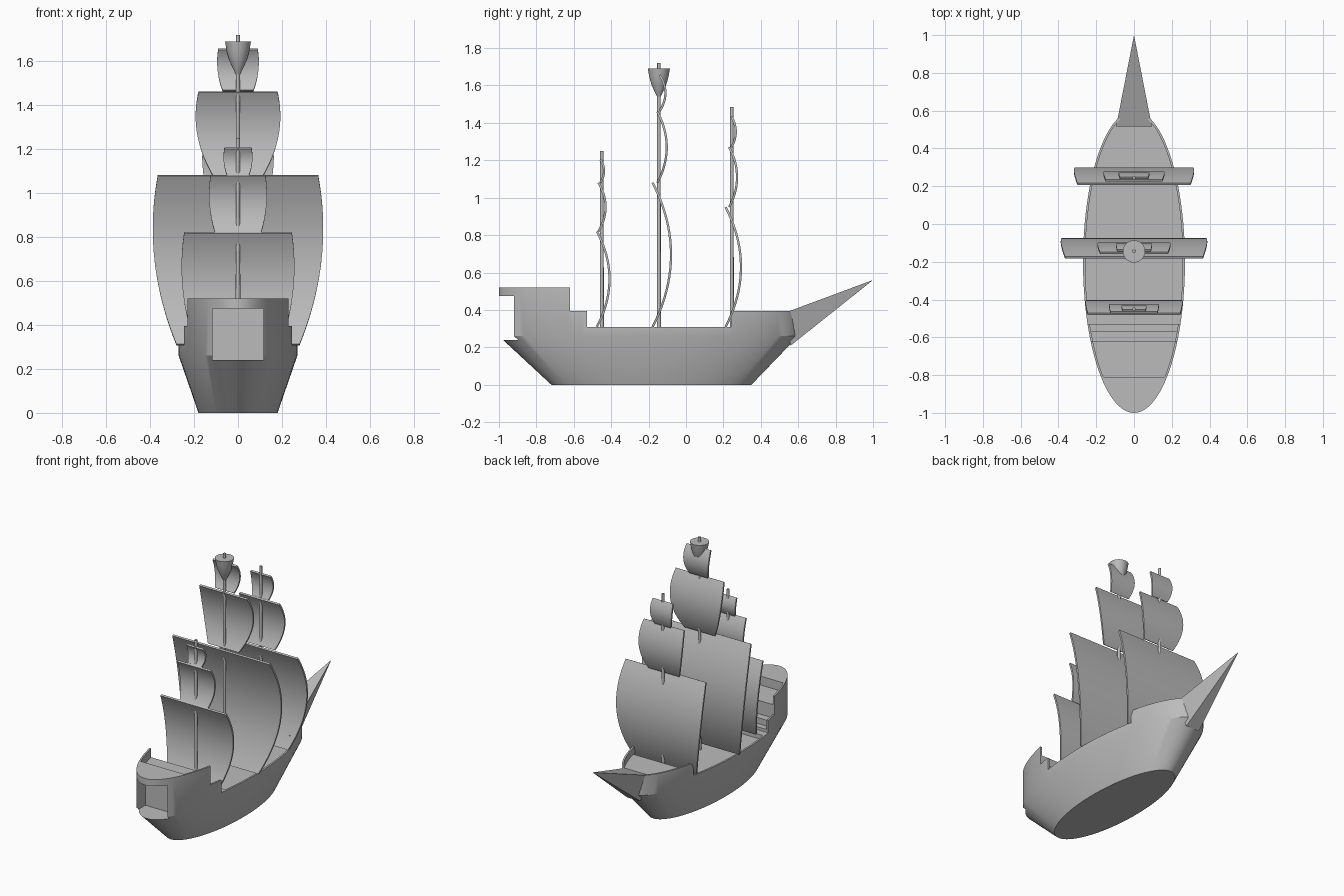
import bpy, bmesh, math
from mathutils import Matrix, Vector

cube = bpy.data.objects.get("Cube")
if cube:
    bpy.data.objects.remove(cube, do_unlink=True)

grey = bpy.data.materials.new("plain_grey")
grey.use_nodes = True
grey.diffuse_color = (0.5, 0.5, 0.5, 1)
grey.node_tree.nodes["Principled BSDF"].inputs["Base Color"].default_value = (0.5, 0.5, 0.5, 1)


def make(name, bm, angle=30):
    bmesh.ops.recalc_face_normals(bm, faces=bm.faces)
    mesh = bpy.data.meshes.new(name)
    bm.to_mesh(mesh)
    bm.free()
    mesh.materials.append(grey)
    ob = bpy.data.objects.new(name, mesh)
    bpy.context.collection.objects.link(ob)
    smooth(ob, angle)
    return ob


def smooth(ob, angle=30):
    bpy.ops.object.select_all(action='DESELECT')
    ob.select_set(True)
    bpy.context.view_layer.objects.active = ob
    bpy.ops.object.shade_smooth_by_angle(angle=math.radians(angle))


def loft(rings):
    """Skin a list of equal rings and cap both ends."""
    bm = bmesh.new()
    vs = [[bm.verts.new(p) for p in ring] for ring in rings]
    n = len(vs[0])
    for a, b in zip(vs, vs[1:]):
        for i in range(n):
            j = (i + 1) % n
            bm.faces.new((a[i], a[j], b[j], b[i]))
    bm.faces.new(vs[0])
    bm.faces.new(vs[-1])
    return bm


def oval(rx, ry, cy, z, n=96):
    return [(rx * math.cos(2 * math.pi * i / n), cy + ry * math.sin(2 * math.pi * i / n), z)
            for i in range(n)]


def prism(profile, half):
    """Extrude a (y, z) outline across x."""
    return loft([[(x, y, z) for y, z in profile] for x in (-half, half)])


def boolean(ob, cutter, operation='DIFFERENCE'):
    mod = ob.modifiers.new("cut", 'BOOLEAN')
    mod.object = cutter
    mod.operation = operation
    mod.solver = 'EXACT'
    bpy.ops.object.select_all(action='DESELECT')
    bpy.context.view_layer.objects.active = ob
    ob.select_set(True)
    bpy.ops.object.modifier_apply(modifier=mod.name)
    bpy.data.objects.remove(cutter, do_unlink=True)


def above(steps):
    """Outline of the space above stepped heights: start y, then (height, end y)."""
    y, pts = -1.2, []
    for z, end in steps:
        pts += [(y, z), (end, z)]
        y = end
    return pts + [(y, 0.9), (-1.2, 0.9)]


# Hull: flared oval with stepped bulwarks and recessed decks
hull = make("hull", loft([oval(0.18, 0.535, -0.185, 0),
                          oval(0.27, 0.8, -0.2, 0.26),
                          oval(0.27, 0.8, -0.2, 0.6)]))
rail_line = above([(0.52, -0.62), (0.395, -0.53), (0.31, 0.24), (0.395, 0.575), (0.3, 1.2)])
boolean(hull, make("rail_cutter", prism(rail_line, 0.6)))
deck_line = above([(0.53, -0.81), (0.46, -0.62), (0.37, -0.57), (0.33, -0.48),
                   (0.28, 0.27), (0.35, 1.2)])
deck_cutter = make("deck_cutter", prism(deck_line, 0.6))
boolean(deck_cutter, make("inner_oval", loft([oval(0.258, 0.785, -0.2, 0.1),
                                              oval(0.258, 0.785, -0.2, 0.8)])), 'INTERSECT')
boolean(hull, deck_cutter)

# Square stern gallery opening
gallery = [(-1.2, 0.24), (-0.825, 0.24), (-0.825, 0.475), (-1.2, 0.475)]
boolean(hull, make("gallery_cutter", prism(gallery, 0.117)))
smooth(hull)

# Bowsprit: tapered prow spike
tip = Vector((0, 1.0, 0.56))
base = [Vector(p) for p in ((-0.095, 0.515, 0.38), (0.095, 0.515, 0.38),
                            (0.05, 0.56, 0.21), (-0.05, 0.56, 0.21))]
make("bowsprit", loft([base, [tip.lerp(p, 0.008) for p in base]]), 20)


def turned(name, y, profile, n=24):
    make(name, loft([oval(r, r, y, z, n) for r, z in profile]))


def sail(name, y, z0, z1, widths, lean, bulge, n=20, thick=0.012):
    """Billowing sheet; widths are half widths at foot, middle and head."""
    low, mid, top = widths
    c = 2 * (low + top - 2 * mid)
    b = top - low - c
    rings = []
    for i in range(n + 1):
        t = i / n
        w = low + b * t + c * t * t
        yc = y + lean + bulge * 4 * t * (1 - t)
        z = z0 + (z1 - z0) * t
        # thickness follows the slope of the billow
        slope = Vector((z1 - z0, -bulge * 4 * (1 - 2 * t))).normalized() * thick / 2
        rings.append([(s * w, yc + k * slope.x, z + k * slope.y)
                      for s, k in ((-1, -1), (1, -1), (1, 1), (-1, 1))])
    make(name, loft(rings))


# Masts: name, y, top, then sails (foot z, head z, half widths, lean, bulge)
masts = [
    ("mizzen", -0.45, 1.25, [
        (0.31, 0.82, (0.195, 0.252, 0.245), -0.026, 0.067),
        (0.82, 1.08, (0.105, 0.13, 0.125), -0.018, 0.038),
        (1.08, 1.205, (0.05, 0.065, 0.062), -0.008, 0.02)]),
    ("main", -0.145, 1.72, [
        (0.31, 1.08, (0.28, 0.38, 0.365), -0.033, 0.098),
        (1.08, 1.46, (0.115, 0.186, 0.18), -0.008, 0.05),
        (1.465, 1.655, (0.07, 0.093, 0.09), 0.005, 0.03)]),
    ("fore", 0.245, 1.485, [
        (0.31, 0.95, (0.23, 0.312, 0.3), -0.033, 0.082),
        (0.95, 1.27, (0.115, 0.16, 0.15), -0.014, 0.042),
        (1.27, 1.435, (0.06, 0.08, 0.075), -0.002, 0.023)]),
]
for name, y, top, sails in masts:
    turned(name + "_mast", y, [(0.011, 0.25), (0.009, top)], 16)
    for level, spec in zip(("course", "topsail", "topgallant"), sails):
        sail(f"{name}_{level}", y, *spec)

# Lookout basket on the main mast
turned("crows_nest", -0.145, [(0.01, 1.54), (0.022, 1.565), (0.038, 1.6), (0.047, 1.63),
                              (0.052, 1.65), (0.059, 1.69)], 32)
